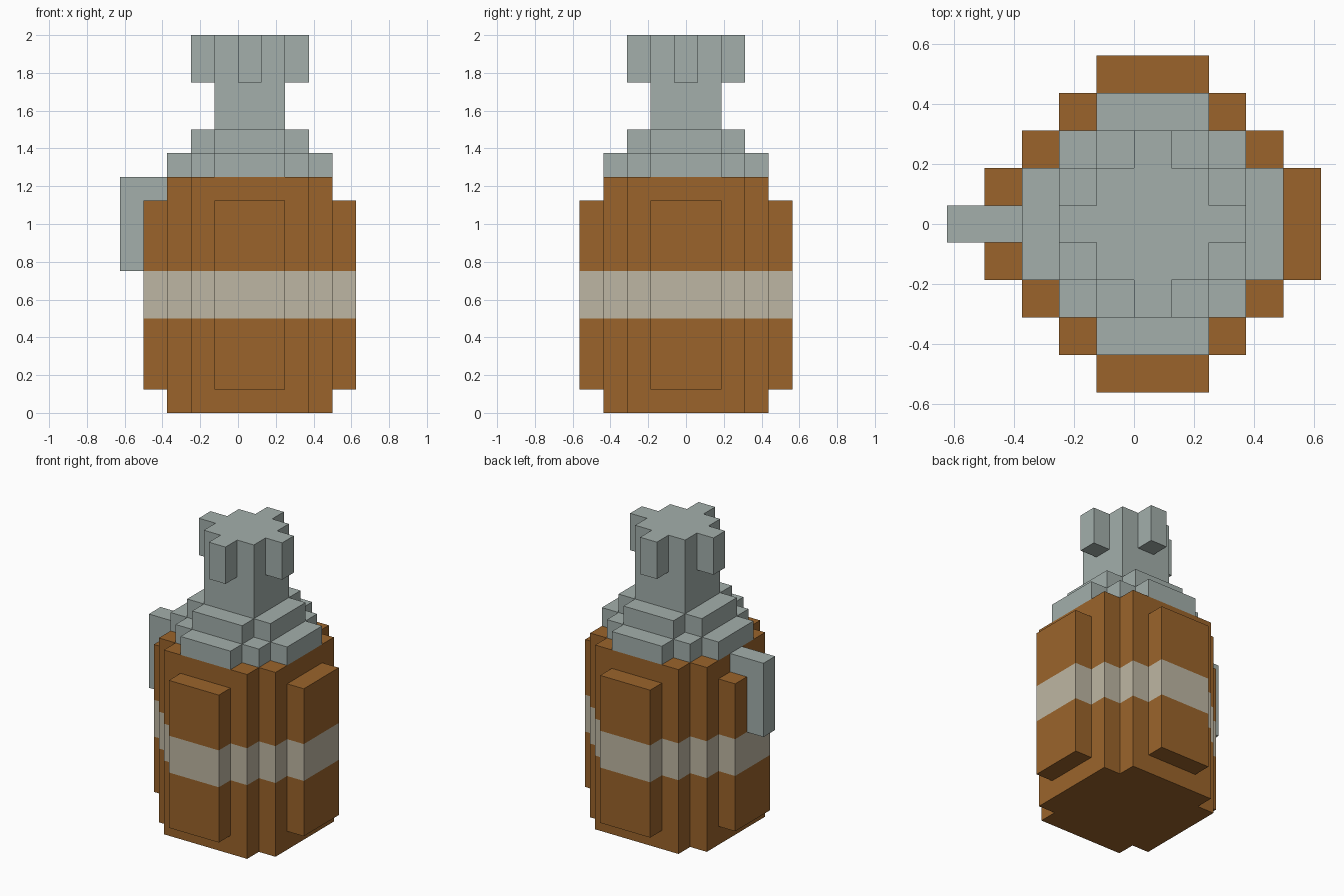
import bpy
import bmesh

H = 0.0625        # half of one block
AXIS = 1          # bottle axis offset in x, in half blocks

if "Cube" in bpy.data.objects:
    bpy.data.objects.remove(bpy.data.objects["Cube"], do_unlink=True)


def material(name, rgb):
    mat = bpy.data.materials.new(name)
    mat.use_nodes = True
    mat.diffuse_color = (*rgb, 1)
    bsdf = next(n for n in mat.node_tree.nodes if n.type == "BSDF_PRINCIPLED")
    bsdf.inputs["Base Color"].default_value = (*rgb, 1)
    return mat


BROWN = material("brown_leather", (0.328, 0.127, 0.024))
BAND = material("pale_band", (0.515, 0.468, 0.366))
GREY = material("grey_metal", (0.366, 0.429, 0.407))


def stepped_outline(steps):
    """Mirror a staircase of outer corners into all four quadrants."""
    quarter = [steps[0]]
    for (_, y0), (x1, y1) in zip(steps, steps[1:]):
        quarter += [(x1, y0), (x1, y1)]
    half = quarter + [(-x, y) for x, y in reversed(quarter)]
    return half + [(-x, -y) for x, y in half]


def prism(name, steps, levels, mats, centre=(0, 0)):
    """Extrude a stepped outline through the levels, one material per storey."""
    bm = bmesh.new()
    rings = [[bm.verts.new(((x + centre[0] + AXIS) * H, (y + centre[1]) * H, z * H))
              for x, y in stepped_outline(steps)] for z in levels]
    bm.faces.new(rings[0][::-1]).material_index = 0
    bm.faces.new(rings[-1]).material_index = len(mats) - 1 if mats[-1] != mats[0] else 0
    slots = list(dict.fromkeys(mats))
    for low, high, mat in zip(rings, rings[1:], mats):
        for i in range(len(low)):
            j = (i + 1) % len(low)
            face = bm.faces.new((low[i], low[j], high[j], high[i]))
            face.material_index = slots.index(mat)
    bmesh.ops.recalc_face_normals(bm, faces=bm.faces)
    mesh = bpy.data.meshes.new(name)
    bm.to_mesh(mesh)
    bm.free()
    for mat in slots:
        mesh.materials.append(mat)
    bpy.context.collection.objects.link(bpy.data.objects.new(name, mesh))


# Leather body with the pale band around it
STRIPED = [BROWN, BAND, BROWN]
prism("body", [(7, 5), (5, 7)], [0, 8, 12, 20], STRIPED)

# Raised panel on each side
for side, centre in {"front": (0, -8), "back": (0, 8),
                     "left": (8, 0), "right": (-8, 0)}.items():
    size = (3, 1) if centre[0] == 0 else (1, 3)
    prism(side + "_panel", [size], [2, 8, 12, 18], STRIPED, centre)

# Metal shoulders, neck and cap with four prongs
prism("lower_shoulder", [(7, 3), (5, 5), (3, 7)], [20, 22], [GREY])
prism("upper_shoulder", [(5, 3), (3, 5)], [22, 24], [GREY])
prism("neck", [(3, 3)], [24, 28], [GREY])
prism("cap", [(5, 1), (3, 3), (1, 5)], [28, 32], [GREY])

# Metal clip on the right side
prism("side_clip", [(2, 1)], [12, 20], [GREY], (-9, 0))
